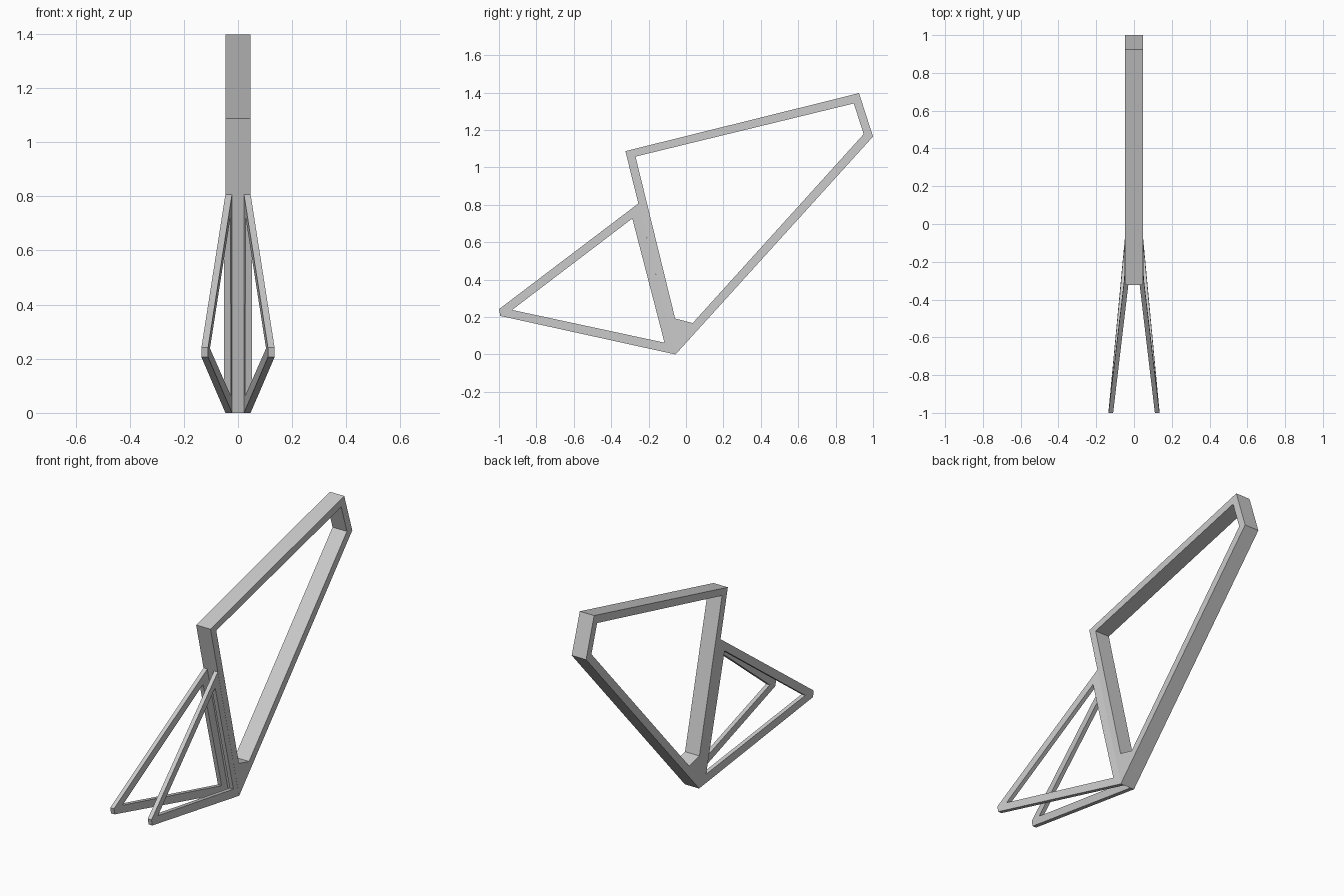
import bpy, bmesh

if "Cube" in bpy.data.objects:
    bpy.data.objects.remove(bpy.data.objects["Cube"])

SEAT_TOP, SEAT_BOTTOM = (-0.324, 1.087), (-0.056, 0.0)


def ring(name, outer, inner, x_left, x_right):
    """Closed frame in the YZ plane; x_left / x_right give the side planes."""
    bm = bmesh.new()
    loops = [[bm.verts.new((fx(y, z), y, z)) for y, z in pts]
             for fx in (x_left, x_right) for pts in (outer, inner)]
    o0, i0, o1, i1 = loops
    for a, b in ((o0, i0), (i0, i1), (i1, o1), (o1, o0)):
        for k in range(len(a)):
            n = (k + 1) % len(a)
            bm.faces.new((a[k], a[n], b[n], b[k]))
    # Repeated corner points collapse into triangles
    bmesh.ops.remove_doubles(bm, verts=bm.verts, dist=1e-5)
    bmesh.ops.recalc_face_normals(bm, faces=bm.faces)
    mesh = bpy.data.meshes.new(name)
    bm.to_mesh(mesh)
    bm.free()
    obj = bpy.data.objects.new(name, mesh)
    bpy.context.collection.objects.link(obj)
    return obj


# Main frame: seat, top, head and down tubes
ring("main_frame",
     [SEAT_TOP, (0.925, 1.397), (1.0, 1.165), SEAT_BOTTOM, SEAT_BOTTOM],
     [(-0.27, 1.058), (0.897, 1.342), (0.95, 1.178), (0.036, 0.168), (-0.058, 0.192)],
     lambda y, z: -0.047, lambda y, z: 0.047)


# Rear triangles: splay outwards with distance behind the seat tube
def splay(offset):
    def x_at(y, z):
        t = (z - SEAT_BOTTOM[1]) / (SEAT_TOP[1] - SEAT_BOTTOM[1])
        seat_y = SEAT_BOTTOM[0] + t * (SEAT_TOP[0] - SEAT_BOTTOM[0])
        return offset + 0.1 * (seat_y - y)
    return x_at


stays = ring("rear_stays",
             [(-0.255, 0.807), (-1.0, 0.242), (-0.993, 0.206), SEAT_BOTTOM],
             [(-0.287, 0.727), (-0.93, 0.238), (-0.93, 0.238), (-0.115, 0.063)],
             splay(0.022), splay(0.0465))
stays.modifiers.new("mirror", 'MIRROR')
